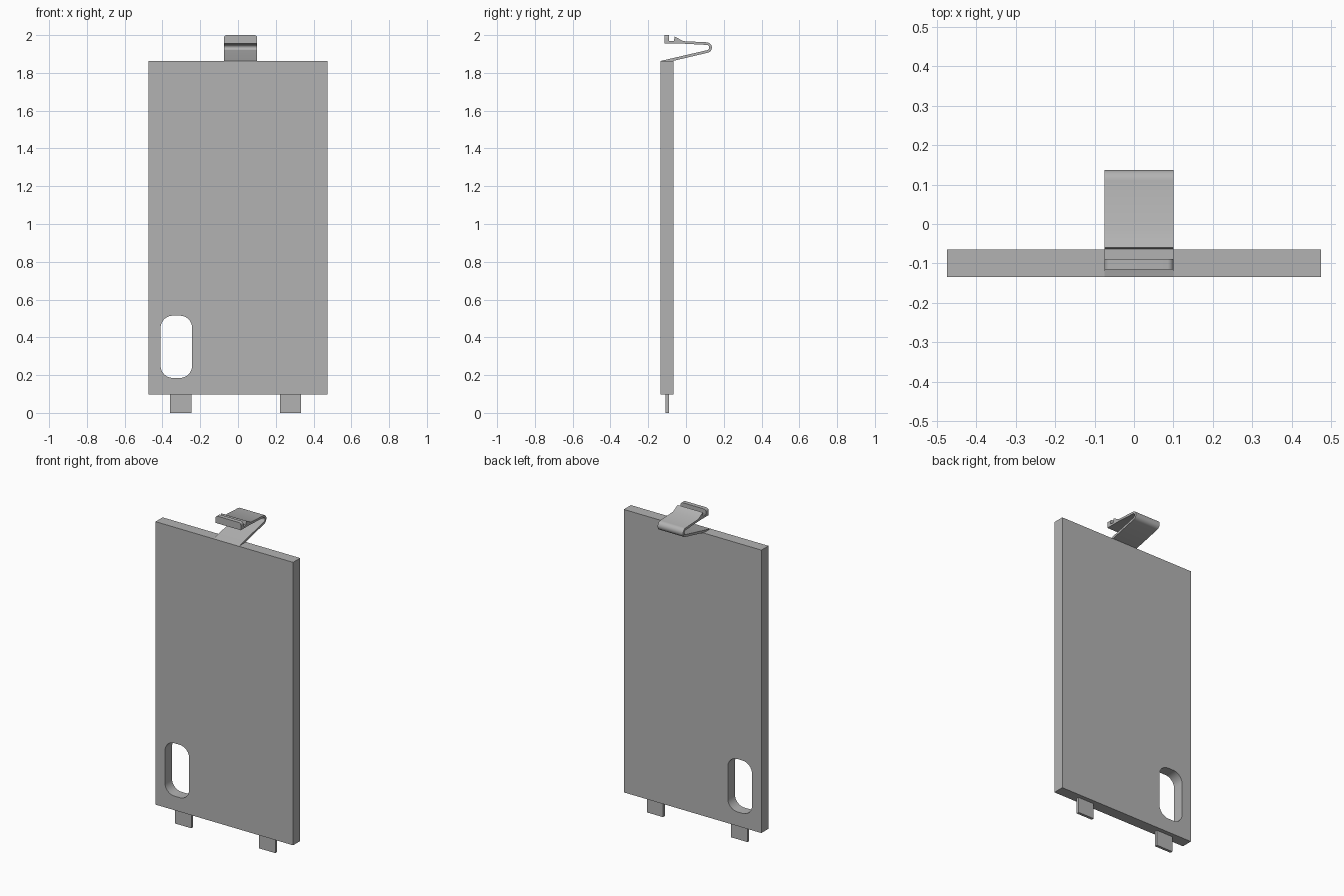
import bpy, bmesh
from math import pi, sin, cos
from mathutils import Vector

if "Cube" in bpy.data.objects:
    bpy.data.objects.remove(bpy.data.objects["Cube"])

grey = bpy.data.materials.new("plain_grey")
grey.use_nodes = True
grey.diffuse_color = (0.45, 0.45, 0.45, 1)
grey.node_tree.nodes["Principled BSDF"].inputs["Base Color"].default_value = (0.45, 0.45, 0.45, 1)


def prism(name, points, direction):
    """Extrude a closed outline along a direction."""
    bm = bmesh.new()
    face = bm.faces.new([bm.verts.new(p) for p in points])
    moved = bmesh.ops.extrude_face_region(bm, geom=[face])["geom"]
    bmesh.ops.translate(bm, vec=Vector(direction),
                        verts=[g for g in moved if isinstance(g, bmesh.types.BMVert)])
    bmesh.ops.recalc_face_normals(bm, faces=bm.faces)
    mesh = bpy.data.meshes.new(name)
    bm.to_mesh(mesh)
    bm.free()
    mesh.materials.append(grey)
    obj = bpy.data.objects.new(name, mesh)
    bpy.context.collection.objects.link(obj)
    return obj


def box(name, x0, x1, y0, y1, z0, z1):
    return prism(name, [(x0, y0, z0), (x1, y0, z0), (x1, y0, z1), (x0, y0, z1)], (0, y1 - y0, 0))


def arc(cx, cz, r, start, end, steps=8):
    angles = [(start + (end - start) * i / steps) * pi / 180 for i in range(steps + 1)]
    return [(cx + r * cos(a), cz + r * sin(a)) for a in angles]


def smooth(obj):
    bpy.ops.object.select_all(action='DESELECT')
    obj.select_set(True)
    bpy.context.view_layer.objects.active = obj
    bpy.ops.object.shade_smooth_by_angle(angle=pi / 6)


# Cover plate with a rounded slot cut through it
plate = box("cover_plate", -0.475, 0.475, -0.135, -0.065, 0.097, 1.863)
r = 0.065
x0, x1, z0, z1 = -0.41 + r, -0.243 - r, 0.185 + r, 0.515 - r
slot = (arc(x1, z0, r, -90, 0) + arc(x1, z1, r, 0, 90)
        + arc(x0, z1, r, 90, 180) + arc(x0, z0, r, 180, 270))
cutter = prism("slot_cutter", [(x, -0.2, z) for x, z in slot], (0, 0.2, 0))
cutter.hide_render = True
cut = plate.modifiers.new("slot", 'BOOLEAN')
cut.operation = 'DIFFERENCE'
cut.solver = 'EXACT'
cut.object = cutter
bpy.context.view_layer.objects.active = plate
bpy.ops.object.modifier_apply(modifier="slot")
bpy.data.objects.remove(cutter)
smooth(plate)

# Locating tabs on the bottom edge
box("right_tab", -0.36, -0.247, -0.108, -0.091, 0, 0.1)
box("left_tab", 0.222, 0.333, -0.108, -0.091, 0, 0.1)

# Folded spring clip, outlined from the side as (y, z)
profile = [(-0.07, 1.863)]
profile += arc(0.109, 1.934, 0.028, -76, 87, 12)
profile += [(-0.015, 1.968), (-0.06, 1.993), (-0.064, 1.968), (-0.115, 1.968), (-0.115, 1.955), (-0.02, 1.955)]
profile += arc(0.109, 1.934, 0.014, 87, -76, 12)
profile += [(-0.135, 1.863)]
clip = prism("spring_clip", [(-0.075, y, z) for y, z in profile], (0.175, 0, 0))
smooth(clip)

# Upright lip at the end of the clip, with rounded upper corners
r = 0.015
lip = [(-0.075, 1.955), (0.1, 1.955)] + arc(0.1 - r, 2 - r, r, 0, 90) + arc(-0.075 + r, 2 - r, r, 90, 180)
smooth(prism("clip_lip", [(x, -0.115, z) for x, z in lip], (0, 0.026, 0)))
